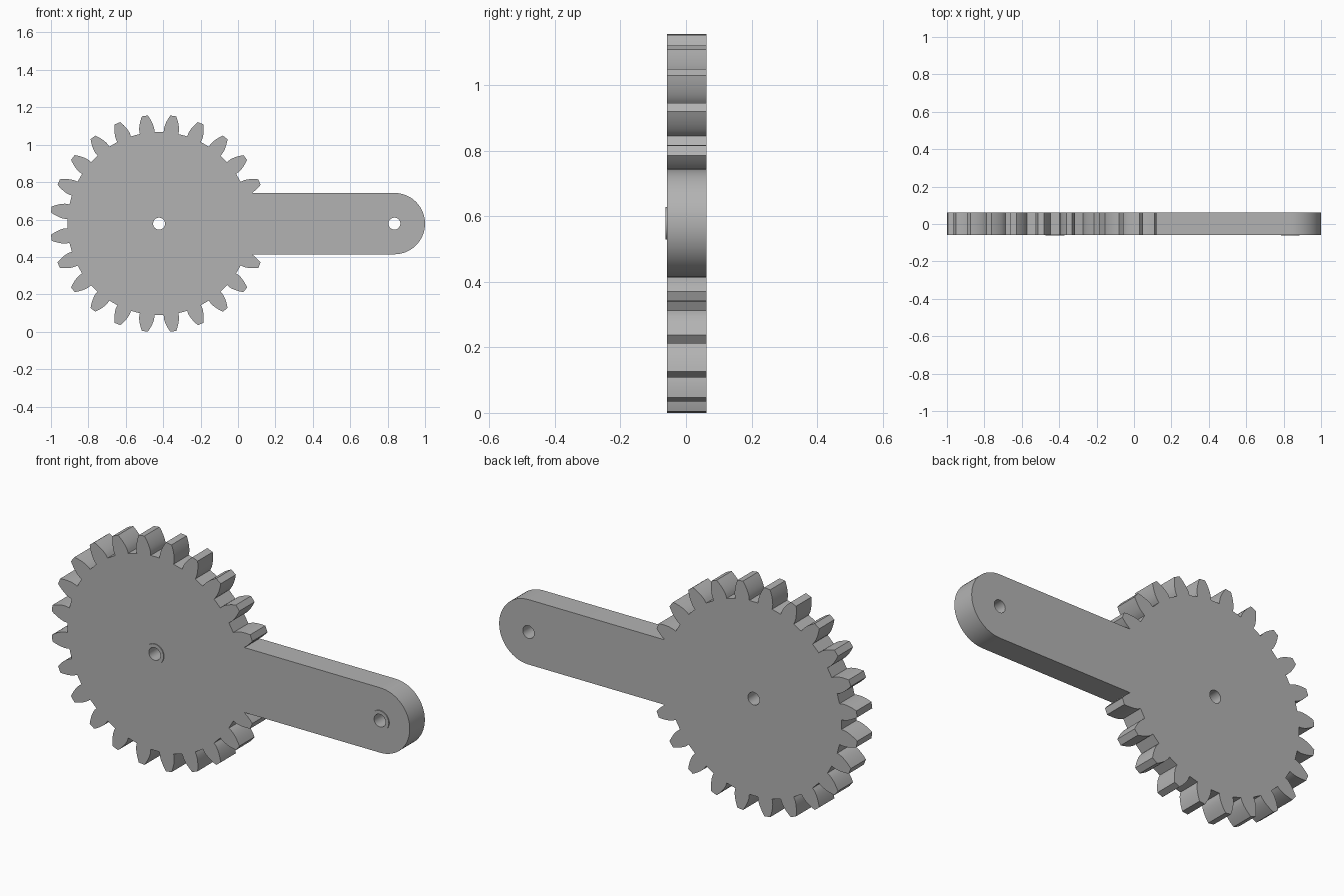
import bpy
import bmesh
from math import sin, cos, tan, acos, radians, pi, tau

cube = bpy.data.objects.get("Cube")
if cube:
    bpy.data.objects.remove(cube, do_unlink=True)

grey = bpy.data.materials.new("plain grey")
grey.use_nodes = True
grey.diffuse_color = (0.45, 0.45, 0.45, 1)
grey.node_tree.nodes["Principled BSDF"].inputs["Base Color"].default_value = (0.45, 0.45, 0.45, 1)

TEETH = 24
TIP, ROOT = 0.581, 0.49
PITCH = TIP * TEETH / (TEETH + 2)
BASE = PITCH * cos(radians(20))
GEAR_X, PIVOT_X, MID_Z = -0.422, 0.836, 0.578
ARM = 0.164
HOLE, BOSS = 0.032, 0.05
FRONT, BACK, BOSS_FRONT = -0.058, 0.0625, -0.0625


def arc(cx, r, start=0.0, end=tau, n=48, closed=True):
    steps = n if closed else n - 1
    return [(cx + r * cos(start + (end - start) * i / steps),
             r * sin(start + (end - start) * i / steps)) for i in range(n)]


def half_angle(r):
    """Half the tooth thickness, as an angle, on an involute flank."""
    def inv(a):
        return tan(a) - a
    a = acos(min(1, BASE / max(r, BASE)))
    return pi / (2 * TEETH) + inv(radians(20)) - inv(a)


def gear_outline():
    radii = [ROOT] + [BASE + (TIP - BASE) * i / 7 for i in range(8)]
    pts = []
    for t in range(TEETH):
        mid = (t + 0.5) * tau / TEETH
        flank = [(r, mid - half_angle(r)) for r in radii]
        flank += [(r, mid + half_angle(r)) for r in reversed(radii)]
        pts += [(GEAR_X + r * cos(a), r * sin(a)) for r, a in flank]
    return pts


def plate(name, loops, y0, y1):
    """Fill the loops, with inner loops as holes, between two depths."""
    curve = bpy.data.curves.new(name + "_profile", 'CURVE')
    curve.dimensions = '2D'
    curve.fill_mode = 'BOTH'
    curve.extrude = (y1 - y0) / 2
    for loop in loops:
        spline = curve.splines.new('POLY')
        spline.points.add(len(loop) - 1)
        for p, (x, z) in zip(spline.points, loop):
            p.co = (x, z, 0, 1)
        spline.use_cyclic_u = True
    helper = bpy.data.objects.new(name + "_helper", curve)
    bpy.context.collection.objects.link(helper)
    bpy.context.view_layer.update()
    deps = bpy.context.evaluated_depsgraph_get()
    mesh = bpy.data.meshes.new_from_object(helper.evaluated_get(deps))
    bpy.data.objects.remove(helper, do_unlink=True)

    # Weld the caps to the walls and stand the plate upright
    bm = bmesh.new()
    bm.from_mesh(mesh)
    bmesh.ops.remove_doubles(bm, verts=bm.verts, dist=0.00001)
    for v in bm.verts:
        x, z, d = v.co
        v.co = (x, (y0 + y1) / 2 - d, MID_Z + z)
    bmesh.ops.recalc_face_normals(bm, faces=bm.faces)
    bm.to_mesh(mesh)
    bm.free()
    mesh.name = name
    mesh.materials.clear()
    mesh.materials.append(grey)
    ob = bpy.data.objects.new(name, mesh)
    bpy.context.collection.objects.link(ob)
    bpy.ops.object.select_all(action='DESELECT')
    ob.select_set(True)
    bpy.context.view_layer.objects.active = ob
    bpy.ops.object.shade_smooth_by_angle(angle=radians(25))
    return ob


# Gear and lever arm in one outline: the arm replaces the teeth it covers
teeth = [p for p in gear_outline() if p[0] < GEAR_X or abs(p[1]) > ARM]
arm = [(teeth[-1][0], -ARM)]
arm += arc(PIVOT_X, ARM, -pi / 2, pi / 2, 33, closed=False)
arm += [(teeth[0][0], ARM)]
plate("gear_lever", [teeth + arm, arc(GEAR_X, HOLE), arc(PIVOT_X, HOLE)], FRONT, BACK)

# Thin raised rings round the two holes, on the front only
for name, x in (("gear_boss", GEAR_X), ("arm_boss", PIVOT_X)):
    plate(name, [arc(x, BOSS), arc(x, HOLE)], BOSS_FRONT, FRONT)
